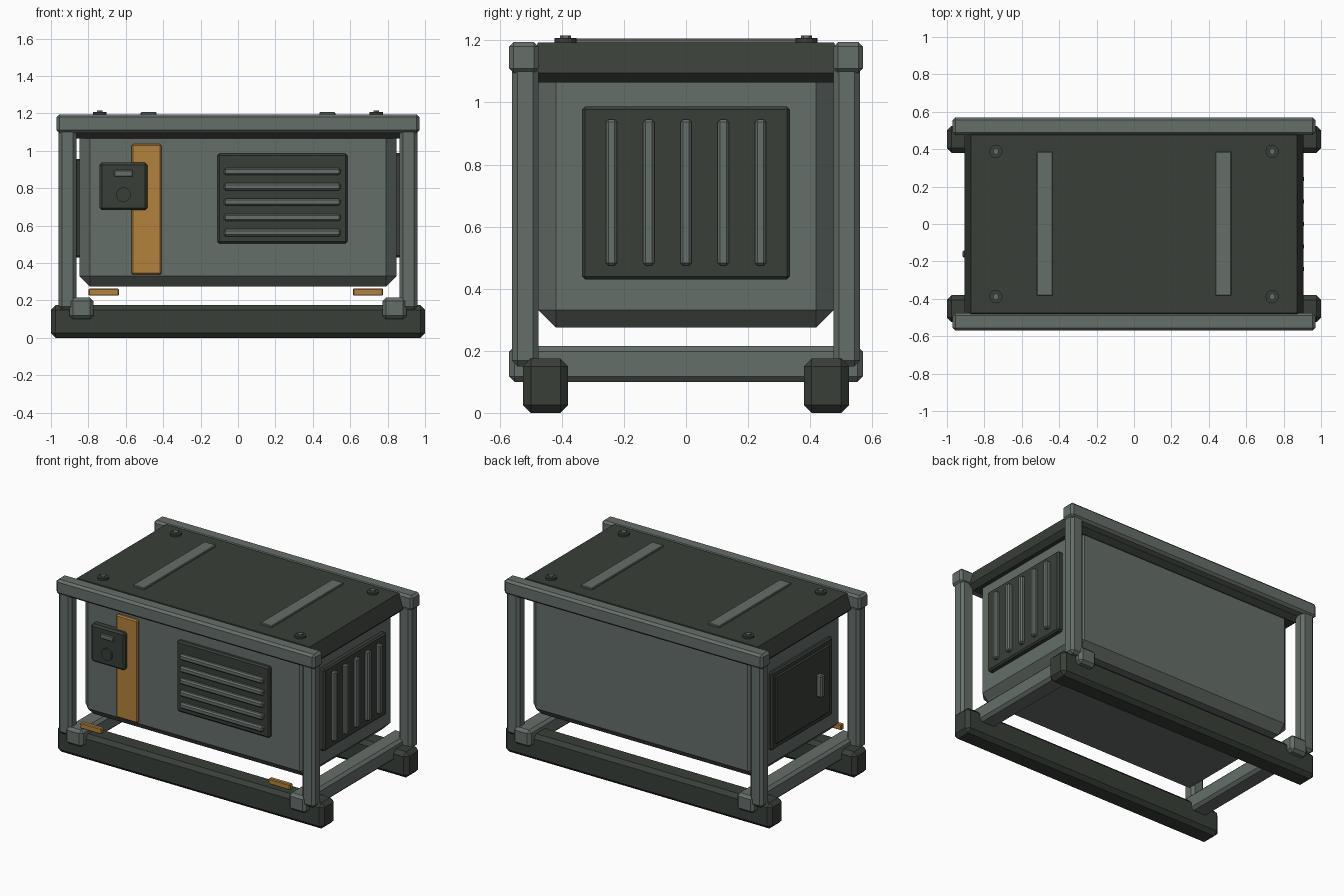
import bpy, bmesh, math

if "Cube" in bpy.data.objects:
    bpy.data.objects.remove(bpy.data.objects["Cube"])


def material(name, rgb):
    m = bpy.data.materials.new(name)
    m.diffuse_color = (*rgb, 1)
    m.use_nodes = True
    m.node_tree.nodes["Principled BSDF"].inputs["Base Color"].default_value = m.diffuse_color
    return m


GREY = material("grey_green_paint", (0.130, 0.156, 0.141))
DARK = material("dark_olive_paint", (0.040, 0.049, 0.040))
ORANGE = material("orange_paint", (0.445, 0.223, 0.045))


def finish(bm, name, mat):
    bmesh.ops.recalc_face_normals(bm, faces=bm.faces)
    me = bpy.data.meshes.new(name)
    bm.to_mesh(me)
    bm.free()
    me.materials.append(mat)
    ob = bpy.data.objects.new(name, me)
    bpy.context.collection.objects.link(ob)
    return ob


def box(name, mat, x, y, z, bevel=0.0):
    """Chamfered box from (min, max) ranges."""
    bm = bmesh.new()
    bmesh.ops.create_cube(bm, size=1)
    for v in bm.verts:
        for i, (a, b) in enumerate((x, y, z)):
            v.co[i] = a if v.co[i] < 0 else b
    if bevel:
        bmesh.ops.bevel(bm, geom=bm.edges[:], offset=bevel, segments=1,
                        profile=0.5, affect='EDGES')
    return finish(bm, name, mat)


def disc(name, mat, loc, radius, depth, sides, axis='Z'):
    """Cylinder whose base sits on loc and grows along +z, or along -y."""
    bm = bmesh.new()
    bmesh.ops.create_cone(bm, cap_ends=True, segments=sides, radius1=radius,
                          radius2=radius, depth=depth)
    for v in bm.verts:
        v.co.z += depth / 2
        if axis == 'Y':
            v.co = (v.co.x, -v.co.z, v.co.y)
        v.co.x += loc[0]
        v.co.y += loc[1]
        v.co.z += loc[2]
    return finish(bm, name, mat)


def span(c, half):
    return (c - half, c + half)


# Skids, top rails
for s, side in ((-1, "front"), (1, "back")):
    box(side + "_skid", DARK, (-1, 1), span(s * 0.4525, 0.0725), (0, 0.175), 0.025)
    box(side + "_top_rail", GREY, (-0.97, 0.97), span(s * 0.5225, 0.0475),
        (1.095, 1.195), 0.015)

# Cross beams and corner posts
for sx, end in ((-1, "left"), (1, "right")):
    box(end + "_cross_beam", GREY, span(sx * 0.837, 0.064), (-0.57, 0.57),
        (0.1, 0.215), 0.018)
    for sy, side in ((-1, "front"), (1, "back")):
        box(f"{side}_{end}_post", GREY, span(sx * 0.912, 0.048),
            span(sy * 0.518, 0.043), (0.15, 1.12), 0.018)

# Main housing
box("housing", GREY, (-0.848, 0.848), (-0.475, 0.475), (0.275, 1.13), 0.056)

# Roof with sloped sides and chamfered underside
bm = bmesh.new()
rings = []
for z, hx, hy in ((1.065, 0.875, 0.48), (1.095, 0.905, 0.51), (1.194, 0.872, 0.477)):
    rings.append([bm.verts.new((sx * hx, sy * hy, z))
                  for sx, sy in ((-1, -1), (1, -1), (1, 1), (-1, 1))])
bm.faces.new(rings[0])
bm.faces.new(rings[-1])
for lo, hi in zip(rings, rings[1:]):
    for i in range(4):
        j = (i + 1) % 4
        bm.faces.new((lo[i], lo[j], hi[j], hi[i]))
finish(bm, "roof", DARK)

# Roof strips and bolts
for s, end in ((-1, "left"), (1, "right")):
    box(end + "_roof_strip", GREY, span(s * 0.478, 0.043), (-0.383, 0.387),
        (1.185, 1.206), 0.004)
    for sy, side in ((-1, "front"), (1, "back")):
        p = (s * 0.739, sy * 0.388)
        disc(f"{side}_{end}_roof_washer", DARK, (*p, 1.19), 0.036, 0.017, 12)
        disc(f"{side}_{end}_roof_bolt", GREY, (*p, 1.2), 0.018, 0.016, 6)

# Front vent with horizontal slats
box("front_vent_panel", DARK, (-0.11, 0.585), (-0.502, -0.46), (0.505, 0.985), 0.01)
for i in range(5):
    box(f"front_vent_slat_{i + 1}", GREY, (-0.075, 0.548), (-0.525, -0.49),
        span(0.562 + 0.0818 * i, 0.019), 0.009)

# Right end vent with vertical slats
box("right_vent_panel", DARK, (0.83, 0.882), (-0.335, 0.335), (0.43, 0.987), 0.01)
for i in range(5):
    box(f"right_vent_slat_{i + 1}", GREY, (0.87, 0.908), span(-0.24 + 0.12 * i, 0.018),
        (0.475, 0.945), 0.008)

# Left end access door
box("left_door_frame", DARK, (-0.872, -0.83), (-0.325, 0.325), (0.43, 0.957), 0.01)
box("left_door_leaf", DARK, (-0.882, -0.86), (-0.292, 0.292), (0.463, 0.924), 0.008)
box("left_door_handle", GREY, (-0.918, -0.875), span(-0.16, 0.019), (0.62, 0.77), 0.008)

# Orange stripe and control box on the front
box("front_stripe", ORANGE, (-0.57, -0.408), (-0.494, -0.46), (0.338, 1.035), 0.008)
box("control_box", DARK, (-0.74, -0.485), (-0.522, -0.46), (0.683, 0.937), 0.012)
box("control_display", GREY, (-0.662, -0.563), (-0.531, -0.515), (0.862, 0.897), 0.004)
disc("control_knob", DARK, (-0.612, -0.515, 0.766), 0.039, 0.022, 16, 'Y')

# Orange tags above the front skid
for c, end in ((-0.717, "left"), (0.695, "right")):
    box(end + "_orange_tag", ORANGE, span(c, 0.081), (-0.553, -0.522),
        (0.225, 0.263), 0.005)
